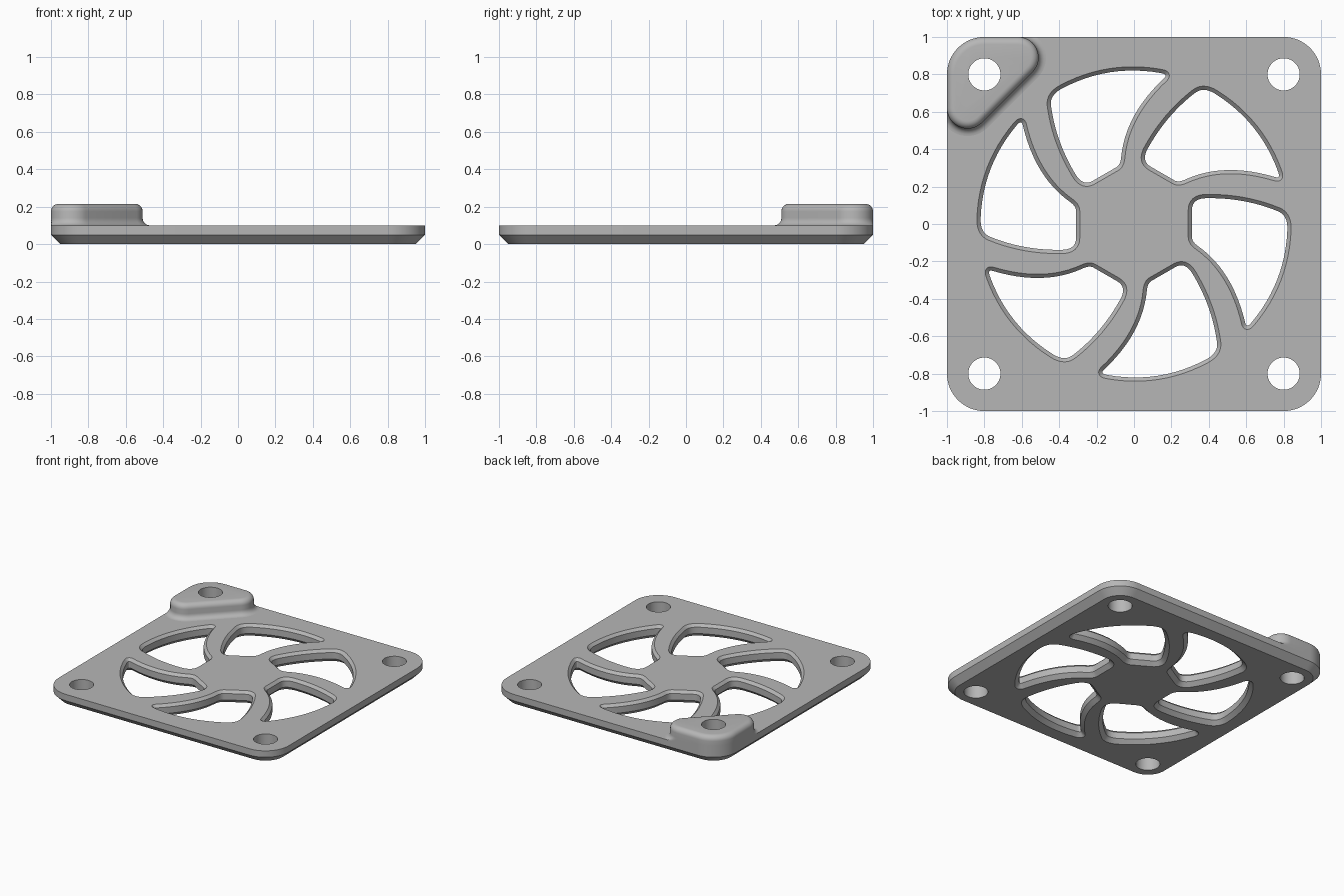
import bpy, bmesh, math
from mathutils import Vector, Matrix
from mathutils.geometry import intersect_line_line_2d  # noqa: F401 (2D helpers)

if "Cube" in bpy.data.objects:
    bpy.data.objects.remove(bpy.data.objects["Cube"], do_unlink=True)

grey = bpy.data.materials.new("plain grey")
grey.use_nodes = True
grey.diffuse_color = (0.47, 0.47, 0.47, 1)
grey.node_tree.nodes["Principled BSDF"].inputs["Base Color"].default_value = (0.47, 0.47, 0.47, 1)


def arc(centre, radius, start, end, steps=12):
    angles = [math.radians(start + (end - start) * i / steps) for i in range(steps + 1)]
    return [Vector((centre[0] + radius * math.cos(a), centre[1] + radius * math.sin(a))) for a in angles]


def bezier(a, b, c, steps):
    ts = [i / steps for i in range(steps + 1)]
    return [a * (1 - t) ** 2 + b * 2 * t * (1 - t) + c * t * t for t in ts]


def offset(outline, distance):
    """Move a counter-clockwise outline outward along its normals."""
    result = []
    for i, p in enumerate(outline):
        e1 = (p - outline[i - 1]).normalized()
        e2 = (outline[(i + 1) % len(outline)] - p).normalized()
        n1, n2 = Vector((e1.y, -e1.x)), Vector((e2.y, -e2.x))
        result.append(p + (n1 + n2) * distance / (1 + n1.dot(n2)))
    return result


def loft(bm, outline, levels, limit=None):
    """Stack offset copies of an outline into a closed solid."""
    rings = []
    for z, distance in levels:
        points = offset(outline, distance)
        if limit:
            points = [limit(p) for p in points]
        rings.append([bm.verts.new((p.x, p.y, z)) for p in points])
    count = len(outline)
    for low, high in zip(rings, rings[1:]):
        for i in range(count):
            j = (i + 1) % count
            bm.faces.new((low[i], low[j], high[j], high[i]))
    bm.faces.new(rings[0][::-1])
    bm.faces.new(rings[-1])


def make_object(name, bm):
    bmesh.ops.recalc_face_normals(bm, faces=bm.faces)
    mesh = bpy.data.meshes.new(name)
    bm.to_mesh(mesh)
    bm.free()
    obj = bpy.data.objects.new(name, mesh)
    bpy.context.collection.objects.link(obj)
    mesh.materials.append(grey)
    return obj


def tangent_corner(p, d, q, e):
    """Meeting point of two tangent lines."""
    t = ((q.x - p.x) * e.y - (q.y - p.y) * e.x) / (d.x * e.y - d.y * e.x)
    return p + d * t


# Vent opening: four curved sides joined by rounded corners
sides = [
    [(0.31, 0.075), (0.31, 0.0), (0.31, -0.07)],
    [(0.342, -0.118), (0.529, -0.25), (0.595, -0.53)],
    [(0.627, -0.528), (0.809, -0.312), (0.82, -0.03)],
    [(0.77, 0.068), (0.59, 0.142), (0.385, 0.138)],
]
sides = [[Vector(p) for p in side] for side in sides]
vent = []
for i, (a, b, c) in enumerate(sides):
    nxt = sides[(i + 1) % len(sides)]
    corner = tangent_corner(c, c - b, nxt[0], nxt[1] - nxt[0])
    vent += bezier(a, b, c, 12)
    vent += bezier(c, corner, nxt[0], 8)[1:-1]

# Cutter: six chamfered vents and four screw holes
bm = bmesh.new()
for k in range(6):
    turn = Matrix.Rotation(k * math.pi / 3, 2)
    loft(bm, [turn @ p for p in vent],
         [(-0.01, 0.04), (0.03, 0), (0.08, 0), (0.11, 0.03)])
for sx in (-1, 1):
    for sy in (-1, 1):
        loft(bm, arc((0.8 * sx, 0.8 * sy), 0.086, 0, 360, 48)[:-1], [(-0.1, 0), (0.4, 0)])
cutter = make_object("cutter", bm)
cutter.hide_render = True

# Rounded square plate with a chamfered lower rim
bm = bmesh.new()
rim = []
for k, (sx, sy) in enumerate([(1, 1), (-1, 1), (-1, -1), (1, -1)]):
    rim += arc((0.8 * sx, 0.8 * sy), 0.2, 90 * k, 90 * k + 90, 16)
loft(bm, rim, [(0, -0.05), (0.05, 0), (0.1, 0)])
plate = make_object("vent_plate", bm)


# Raised corner boss with a rounded top and a flared foot
def keep_on_plate(p):
    centre = Vector((-0.8, 0.8))
    if p.x < -0.8 and p.y > 0.8:
        d = p - centre
        return centre + d * min(1, 0.2 / d.length)
    return Vector((max(p.x, -1), min(p.y, 1)))


pad = (arc((-0.8, 0.8), 0.2, 90, 180, 16) + arc((-0.89, 0.62), 0.11, 180, 315, 16)
       + arc((-0.62, 0.89), 0.11, -45, 90, 16))
quarter = [i * math.pi / 12 for i in range(7)]
profile = [(0.14 - 0.04 * math.cos(a), 0.04 - 0.04 * math.sin(a)) for a in quarter]
profile += [(0.175 + 0.04 * math.sin(a), 0.04 * math.cos(a) - 0.04) for a in quarter]
bm = bmesh.new()
loft(bm, pad, profile, keep_on_plate)
boss = make_object("corner_boss", bm)

# Cut the openings and shade smooth with crisp edges
for obj in (plate, boss):
    cut = obj.modifiers.new("openings", "BOOLEAN")
    cut.operation = "DIFFERENCE"
    cut.solver = "EXACT"
    cut.object = cutter
    bpy.ops.object.select_all(action="DESELECT")
    obj.select_set(True)
    bpy.context.view_layer.objects.active = obj
    bpy.ops.object.modifier_apply(modifier=cut.name)
    bpy.ops.object.shade_smooth_by_angle(angle=math.radians(30))
bpy.data.objects.remove(cutter, do_unlink=True)
